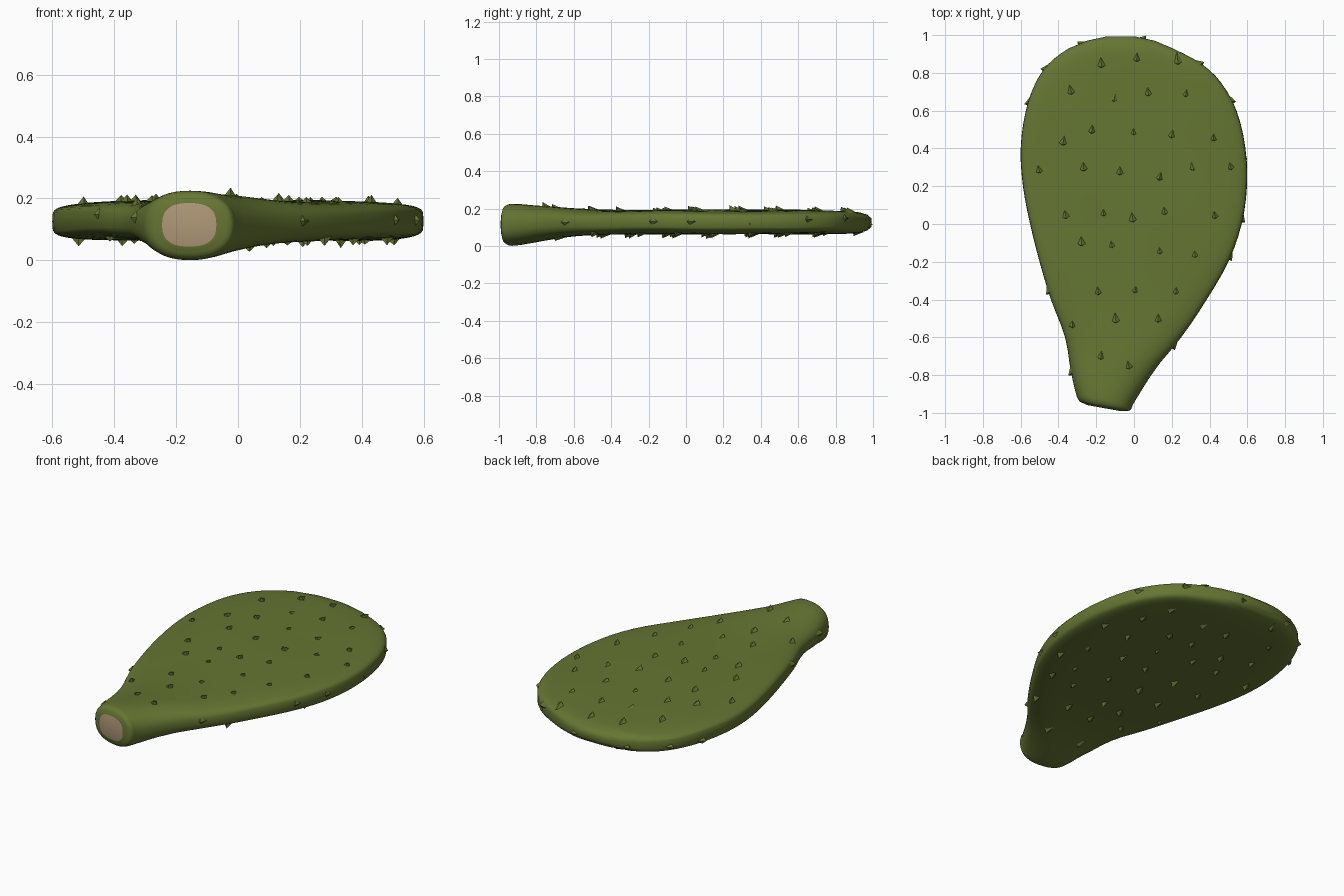
import bpy, bmesh, math, random
from mathutils import Vector

if "Cube" in bpy.data.objects:
    bpy.data.objects.remove(bpy.data.objects["Cube"])

random.seed(4)

def material(name, col):
    m = bpy.data.materials.new(name)
    m.diffuse_color = (*col, 1)
    m.use_nodes = True
    m.node_tree.nodes["Principled BSDF"].inputs["Base Color"].default_value = m.diffuse_color
    return m

green = material("cactus green", (0.13, 0.18, 0.032))
tan = material("cut tan", (0.42, 0.31, 0.18))

# Pad stations: y, left x, right x, mid z, half thickness, section squareness
ST = [(-0.975, -0.245, -0.070, 0.115, 0.070, 2.6),
      (-0.965, -0.285, -0.025, 0.114, 0.098, 2.4),
      (-0.93, -0.305, -0.005, 0.113, 0.112, 2.3),
      (-0.80, -0.332, 0.085, 0.118, 0.098, 2.4),
      (-0.60, -0.365, 0.250, 0.124, 0.075, 3.0),
      (-0.40, -0.440, 0.385, 0.127, 0.066, 4.0),
      (-0.20, -0.500, 0.500, 0.128, 0.065, 4.6),
      (0.00, -0.550, 0.570, 0.128, 0.065, 5.0),
      (0.20, -0.588, 0.598, 0.128, 0.065, 5.0),
      (0.40, -0.600, 0.590, 0.128, 0.064, 5.0),
      (0.60, -0.573, 0.543, 0.128, 0.064, 5.0),
      (0.75, -0.520, 0.460, 0.127, 0.062, 4.6),
      (0.85, -0.450, 0.355, 0.126, 0.060, 4.2),
      (0.93, -0.345, 0.205, 0.125, 0.054, 3.6),
      (0.97, -0.250, 0.110, 0.124, 0.042, 3.0),
      (0.992, -0.150, 0.010, 0.124, 0.022, 2.4)]

def station(y):
    """Smoothly interpolated station at y."""
    y = min(max(y, ST[0][0]), ST[-1][0])
    i = max(k for k in range(len(ST) - 1) if ST[k][0] <= y)
    a, b = ST[i], ST[i + 1]
    t = (y - a[0]) / (b[0] - a[0])
    p, q = ST[max(i - 1, 0)], ST[min(i + 2, len(ST) - 1)]
    d = b[0] - a[0]
    out = [y]
    for c in range(1, 6):
        ma = (b[c] - p[c]) / (b[0] - p[0]) * d
        mb = (q[c] - a[c]) / (q[0] - a[0]) * d
        if i == 0 or i >= len(ST) - 3:
            ma = mb = b[c] - a[c]
        out.append((2*t**3 - 3*t*t + 1) * a[c] + (t**3 - 2*t*t + t) * ma
                   + (3*t*t - 2*t**3) * b[c] + (t**3 - t*t) * mb)
    return out

def wobble(x, y):
    return 0.003 * math.sin(9 * x + 2 * y) * math.cos(5 * y - 3 * x)

def make_object(name, bm, mats, angle):
    bmesh.ops.recalc_face_normals(bm, faces=bm.faces)
    me = bpy.data.meshes.new(name)
    bm.to_mesh(me)
    bm.free()
    for m in mats:
        me.materials.append(m)
    ob = bpy.data.objects.new(name, me)
    bpy.context.collection.objects.link(ob)
    bpy.context.view_layer.objects.active = ob
    ob.select_set(True)
    bpy.ops.object.shade_smooth_by_angle(angle=math.radians(angle))
    ob.select_set(False)

# Pad: lofted rings, slanted at the cut stem end
N = 48
bm = bmesh.new()
ys = []
for a, b in zip(ST, ST[1:]):
    ys += [a[0] + (b[0] - a[0]) * k / 3 for k in range(3)]
ys.append(ST[-1][0])
rings = []
for y in ys:
    _, xl, xr, zc, h, n = station(y)
    cx, w = (xl + xr) / 2, (xr - xl) / 2
    slant = 0.18 * max(0, min(1, (-0.75 - y) / 0.2))
    ring = []
    for k in range(N):
        a = 2 * math.pi * k / N
        c, s = math.cos(a), math.sin(a)
        x = cx + w * math.copysign(abs(c) ** (2 / n), c)
        z = zc + h * math.copysign(abs(s) ** (2 / n), s)
        if y > -0.8:
            z += wobble(x, y)
        ring.append(bm.verts.new((x, y - slant * (x - cx), z)))
    rings.append(ring)
for r, s in zip(rings, rings[1:]):
    for k in range(N):
        bm.faces.new((r[k], r[(k + 1) % N], s[(k + 1) % N], s[k]))
bm.faces.new(rings[-1])
# Cut face of the stem
cut = bm.faces.new(rings[0])
cut.material_index = 1
make_object("cactus_pad", bm, [green, tan], 60)

# Spine bumps: little leaning tents, steep toward the stem
bm = bmesh.new()

def bump(p, normal, tail, size, height):
    n, t = Vector(normal).normalized(), Vector(tail).normalized()
    side = n.cross(t)
    base = Vector(p) - n * 0.006
    v = [bm.verts.new(base + side * u * size + t * f * size)
         for u, f in ((-0.9, 0), (0, -0.5), (0.9, 0), (0, 1.8))]
    tip = bm.verts.new(base + n * (height + 0.006) - t * 0.4 * size)
    for k in range(4):
        bm.faces.new((v[k], v[(k + 1) % 4], tip))

# Staggered rows on both broad faces
for sgn in (1, -1):
    for row in range(9):
        y0 = -0.74 + row * 0.2 + (0.06 if sgn < 0 else 0)
        for col in range(-4, 5):
            y = y0 + random.uniform(-0.04, 0.04)
            x = (col + 0.5 * (row % 2)) * 0.2 + random.uniform(-0.04, 0.04)
            _, xl, xr, zc, h, n = station(y)
            u = (x - (xl + xr) / 2) / ((xr - xl) / 2)
            if abs(u) > 0.88 or y > 0.93:
                continue
            z = zc + sgn * h * (1 - abs(u) ** n) ** (1 / n) + wobble(x, y)
            bump((x, y, z), (0, 0, sgn), (random.uniform(-.3, .3), 1, 0),
                 random.uniform(0.022, 0.03), random.uniform(0.012, 0.024))

# Bumps around the rim
for sgn, rows in ((-1, (-0.79, -0.36, 0.64, 0.82, 0.955)),
                  (1, (-0.65, -0.18, 0.02, 0.35, 0.65, 0.85))):
    for y in rows:
        c = 1 if sgn < 0 else 2
        x, dx = station(y)[c], (station(y + 0.02)[c] - station(y - 0.02)[c]) / 0.04
        nrm = (sgn, -sgn * dx, 0)
        tall = 0.003 if 0.2 < abs(y) < 0.6 and sgn > 0 else 0.016
        bump((x, y, 0.128 + random.uniform(-0.03, 0.03)), nrm, (dx, 1, 0), 0.025, tall)
bump((0.05, 0.978, 0.115), (0.2, 1, 0), (-1, 0.2, 0), 0.025, 0.022)
make_object("spine_bumps", bm, [green], 40)
